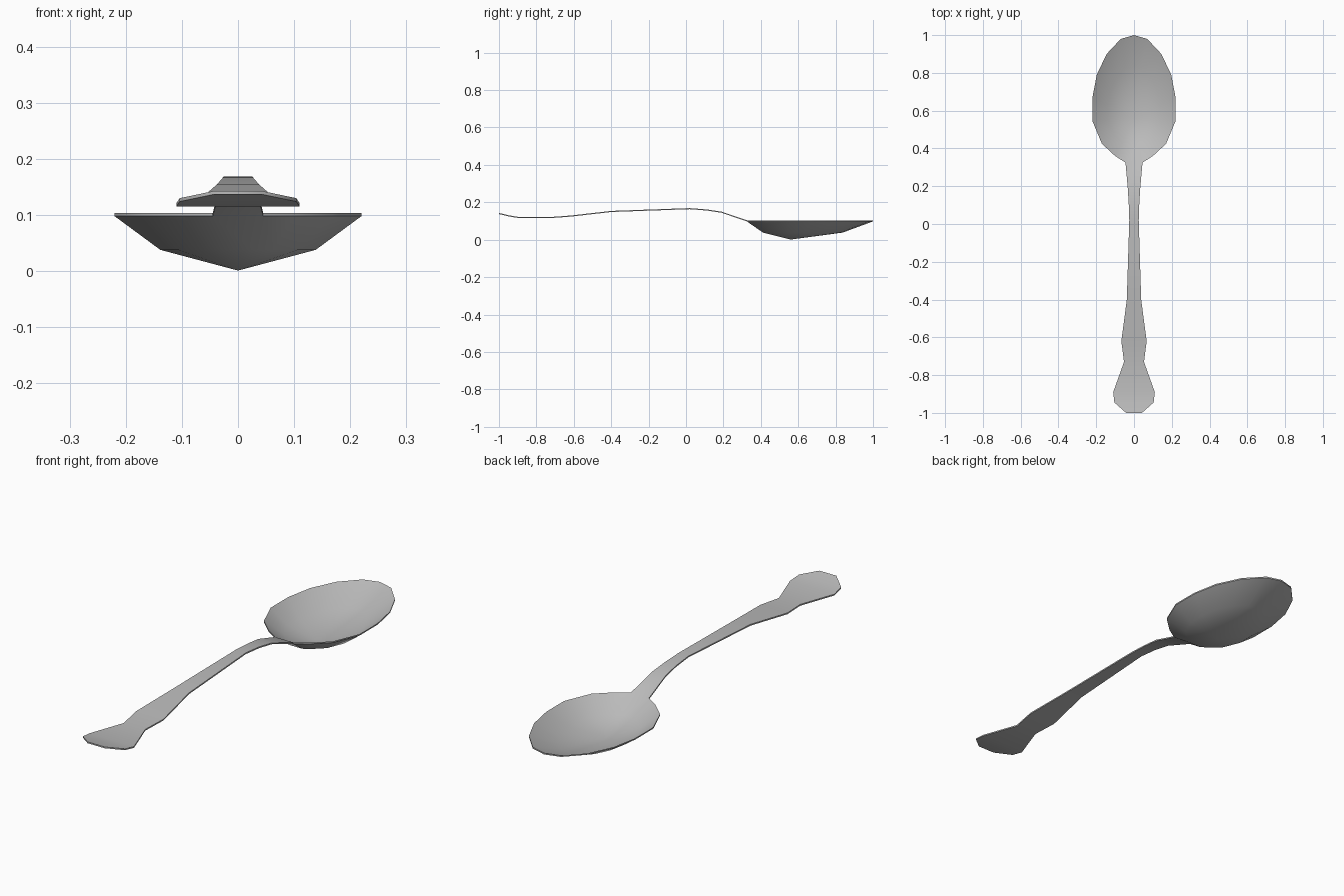
import bpy
import bmesh

if "Cube" in bpy.data.objects:
    bpy.data.objects.remove(bpy.data.objects["Cube"])

THICK = 0.006
RIM_Z, MID_Z, LOW_Z = 0.104, 0.044, 0.007
LOW_Y, MID_SCALE = 0.56, 0.63

# half outline of the bowl rim, from tip to handle (x, y)
rim_half = [(0.07, 0.98), (0.145, 0.9), (0.197, 0.79), (0.22, 0.67),
            (0.22, 0.545), (0.17, 0.425), (0.10, 0.36), (0.045, 0.325)]
# handle stations behind the bowl (y, half width, z)
stations = [(0.19, 0.033, 0.15), (0.11, 0.028, 0.162), (0.02, 0.025, 0.169),
            (-0.4, 0.038, 0.154), (-0.62, 0.067, 0.129), (-0.73, 0.053, 0.121),
            (-0.89, 0.11, 0.121), (-0.945, 0.104, 0.13), (-1.0, 0.042, 0.143)]

bm = bmesh.new()

# bowl: rim ring, middle ring and lowest point
outline = [(0, 1.0)] + [(-x, y) for x, y in rim_half] + rim_half[::-1]
rim = [bm.verts.new((x, y, RIM_Z)) for x, y in outline]
mid = [bm.verts.new((x * MID_SCALE, LOW_Y + (y - LOW_Y) * MID_SCALE, MID_Z))
       for x, y in outline]
low = bm.verts.new((0, LOW_Y, LOW_Z))
n = len(rim)
for i in range(n):
    j = (i + 1) % n
    bm.faces.new((rim[i], rim[j], mid[j], mid[i]))
    bm.faces.new((mid[i], mid[j], low))

# handle: strip continuing from the back edge of the rim
k = len(rim_half)
left, right = rim[k], rim[k + 1]
for y, w, z in stations:
    new_left = bm.verts.new((-w, y, z))
    new_right = bm.verts.new((w, y, z))
    bm.faces.new((right, left, new_left, new_right))
    left, right = new_left, new_right

# sheet thickness: the underside is extruded straight down
extruded = bmesh.ops.extrude_face_region(bm, geom=bm.faces[:], use_keep_orig=True)
under = [g for g in extruded["geom"] if isinstance(g, bmesh.types.BMVert)]
bmesh.ops.translate(bm, verts=under, vec=(0, 0, -THICK))
bmesh.ops.recalc_face_normals(bm, faces=bm.faces[:])

mesh = bpy.data.meshes.new("spoon")
bm.to_mesh(mesh)
bm.free()
spoon = bpy.data.objects.new("spoon", mesh)
bpy.context.collection.objects.link(spoon)

# darker grey metal
metal = bpy.data.materials.new("grey_metal")
metal.diffuse_color = (0.5, 0.5, 0.5, 1)
metal.use_nodes = True
metal.node_tree.nodes["Principled BSDF"].inputs["Base Color"].default_value = metal.diffuse_color
mesh.materials.append(metal)

# smooth faces with crisp borders
bpy.context.view_layer.objects.active = spoon
spoon.select_set(True)
bpy.ops.object.shade_smooth_by_angle(angle=0.8)
